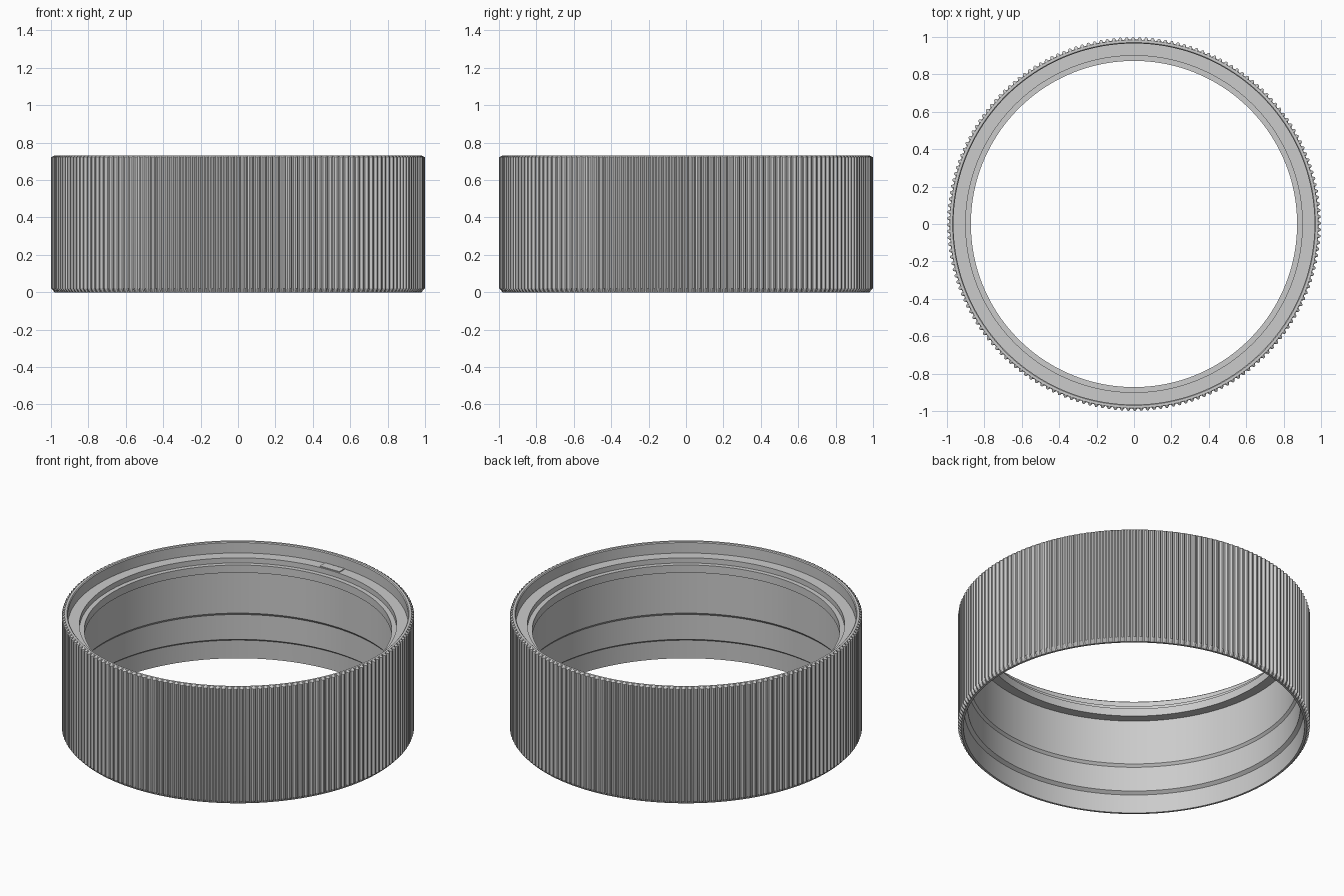
import bpy, bmesh
from math import sin, cos, pi

if "Cube" in bpy.data.objects:
    bpy.data.objects.remove(bpy.data.objects["Cube"])

RIDGES = 180                        # grip ridges around the outside
PATTERN = (0.0, 0.0, 0.013, 0.013)  # crest, crest, groove, groove
N = RIDGES * len(PATTERN)

# Closed wall section: radius, height, ridged?
SECTION = [
    (0.967, 0.000, False), (0.980, 0.000, False),   # bottom rim
    (0.999, 0.020, True), (0.999, 0.722, True),     # ridged grip
    (0.984, 0.730, False), (0.970, 0.730, False),   # top rim
    (0.965, 0.725, False), (0.965, 0.660, False),   # upper recess wall
    (0.900, 0.660, False), (0.900, 0.628, False),   # ledge and step
    (0.872, 0.628, False), (0.872, 0.580, False),   # inner lip
    (0.930, 0.580, False), (0.930, 0.300, False),   # main bore
    (0.943, 0.285, False), (0.943, 0.130, False),   # middle bore
    (0.963, 0.115, False),                          # lower bore
]


def finish(bm, name):
    bmesh.ops.recalc_face_normals(bm, faces=bm.faces)
    mesh = bpy.data.meshes.new(name)
    bm.to_mesh(mesh)
    bm.free()
    obj = bpy.data.objects.new(name, mesh)
    bpy.context.collection.objects.link(obj)
    return obj


# Ring body: section swept around z, ridged rows alternate in radius
bm = bmesh.new()
rows = []
for r, z, ridged in SECTION:
    row = []
    for i in range(N):
        a = 2 * pi * i / N
        rr = r - (PATTERN[i % len(PATTERN)] if ridged else 0)
        row.append(bm.verts.new((rr * cos(a), rr * sin(a), z)))
    rows.append(row)
for k, low in enumerate(rows):
    high = rows[(k + 1) % len(rows)]
    for i in range(N):
        j = (i + 1) % N
        bm.faces.new((low[i], low[j], high[j], high[i]))
ring = finish(bm, "ring_body")
bpy.ops.object.select_all(action='DESELECT')
ring.select_set(True)
bpy.context.view_layer.objects.active = ring
bpy.ops.object.shade_smooth_by_angle(angle=pi / 7)

# Small index pad on the ledge at the back
bm = bmesh.new()
bmesh.ops.create_cube(bm, size=1)
bmesh.ops.scale(bm, vec=(0.136, 0.052, 0.012), verts=bm.verts)
bmesh.ops.translate(bm, vec=(0, 0.932, 0.659), verts=bm.verts)
finish(bm, "index_pad")
